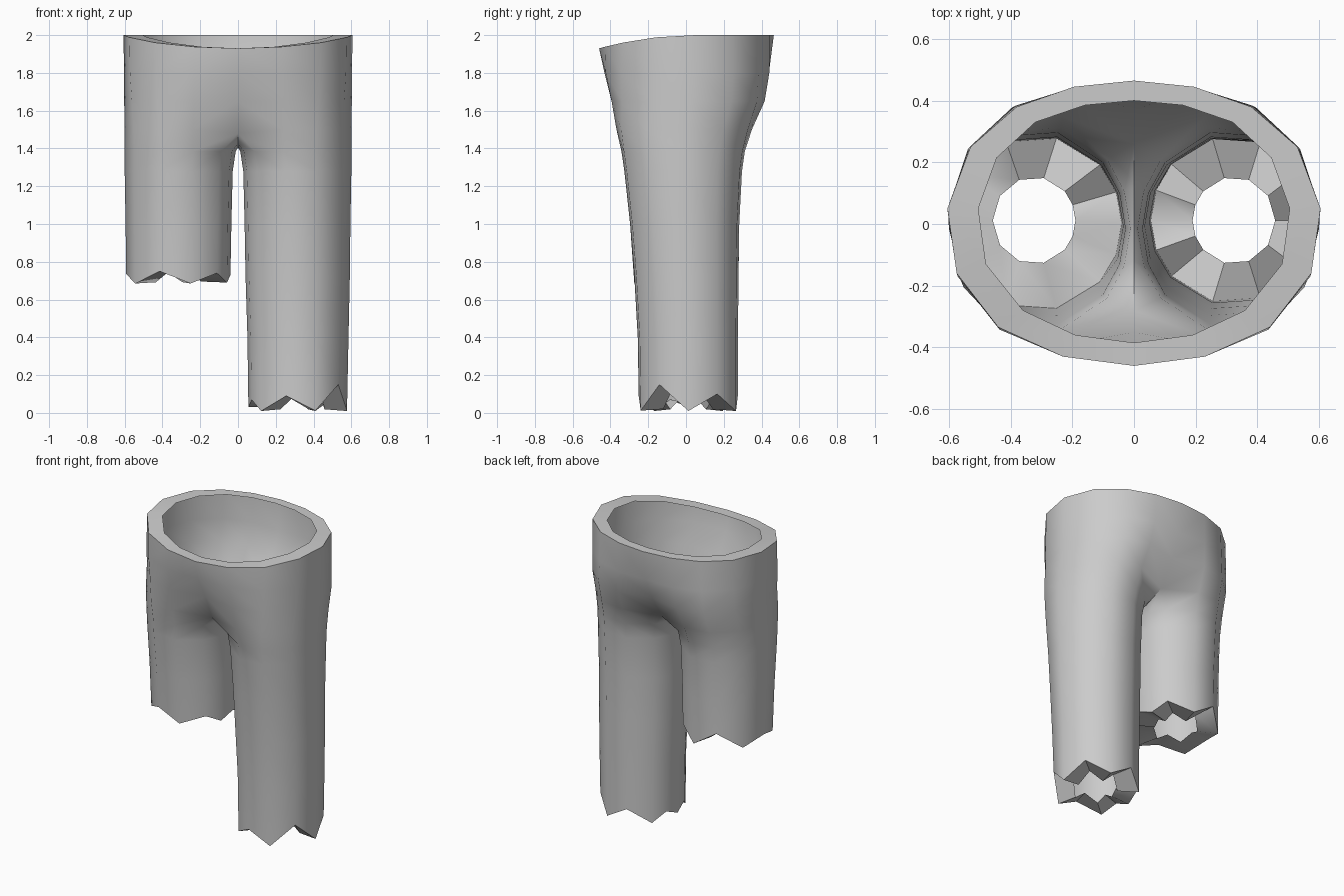
import bpy, bmesh, math

if "Cube" in bpy.data.objects:
    bpy.data.objects.remove(bpy.data.objects["Cube"])

# Waist half-outlines from front centre, round the side, to back centre
WAIST_OUT = [(0, -.46), (.23, -.43), (.44, -.335), (.575, -.16), (.605, .05),
             (.53, .25), (.38, .38), (.195, .445), (0, .465)]
WAIST_IN = [(0, -.385), (.19, -.36), (.36, -.28), (.48, -.13), (.505, .05),
            (.445, .215), (.32, .33), (.16, .385), (0, .4)]

# Sections: height, inner x, outer x, front y, back y
HIPS = [(1.8, .02, .603, -.39, .41), (1.65, .02, .6, -.35, .38), (1.5, .015, .6, -.35, .325)]
LEG = [(1.385, .012, .6, -.335, .305), (1.28, .028, .6, -.32, .29), (1.0, .035, .595, -.29, .276),
       (.72, .04, .592, -.268, .272), (.4, .05, .585, -.25, .27), (0, .055, .577, -.245, .27)]
HOLE = (0, .19, .458, -.123, .146)
ANGLES = [math.radians(-138 + 34.5 * k) for k in range(9)] + [math.radians(a) for a in (159, 180, 201)]
# Torn hem heights round each leg
HEM_LONG = [.01, .09, .012, .15, .01, .1, .01, .1, .01, .07, .03, .07]
HEM_SHORT = [.74, .685, .75, .685, .735, .69, .79, .685, .75, .69, .73, .69]


def leg_ring(z, x0, x1, y0, y1):
    cx, rx, cy, ry = (x0 + x1) / 2, (x1 - x0) / 2, (y0 + y1) / 2, (y1 - y0) / 2 * 1.05
    return [(cx + rx * math.cos(a), cy + ry * math.sin(a), z) for a in ANGLES]


def half_trousers(bm, side):
    """Waistband edge, hip, leg and torn hem of one side."""
    short = side < 0

    def add(points):
        return [bm.verts.new((side * x, y, z)) for x, y, z in points]

    def rim_height(y):
        return 2 - .07 * max(0, (.05 - y) / .51) ** 2

    # Waist rim: inner edge takes the height of the outer edge beside it
    rows = [add([(i[0], i[1], rim_height(o[1])) for i, o in zip(WAIST_IN, WAIST_OUT)]),
            add([(x, y, rim_height(y)) for x, y in WAIST_OUT])]
    # Hip rows blend the waist oval into the leg section
    for hip, t in zip(HIPS, (.15, .5, .85)):
        ring = leg_ring(*hip)
        row = []
        for k, (wx, wy) in enumerate(WAIST_OUT):
            mid = k in (0, 8)
            x = 0 if mid else wx + (ring[k][0] - wx) * t
            z = hip[0] - (.02 if mid and t > .8 else 0)
            row.append((x, wy + (ring[k][1] - wy) * t, z))
        rows.append(add(row))
    for a, b in zip(rows, rows[1:]):
        for k in range(8):
            bm.faces.new((a[k], a[k + 1], b[k + 1], b[k]))
    # Crotch saddle closes the hip row into a full leg ring
    rings = [rows[-1] + add([(0, .12, 1.425), (0, 0, 1.405), (0, -.12, 1.425)])]
    sections = LEG[:4] if short else LEG
    hem = HEM_SHORT if short else HEM_LONG
    for s in sections[:-1]:
        rings.append(add(leg_ring(*s)))
    rings.append(add([(x, y, h) for (x, y, z), h in zip(leg_ring(*sections[-1]), hem)]))
    # Hem turned inwards round the leg opening
    mean = sum(hem) / 12
    rings.append(add([(x, y, mean + .8 * (h - mean)) for (x, y, z), h in zip(leg_ring(*HOLE), hem)]))
    for a, b in zip(rings, rings[1:]):
        for k in range(12):
            j = (k + 1) % 12
            bm.faces.new((a[k], a[j], b[j], b[k]))


# Trousers: both halves welded along the middle
bm = bmesh.new()
for side in (1, -1):
    half_trousers(bm, side)
bmesh.ops.remove_doubles(bm, verts=bm.verts, dist=.0005)
bmesh.ops.recalc_face_normals(bm, faces=bm.faces)
# Keep the outside facing outwards
low_side = max(bm.faces, key=lambda f: f.calc_center_median().x)
if low_side.normal.x < 0:
    bmesh.ops.reverse_faces(bm, faces=bm.faces)
mesh = bpy.data.meshes.new("torn_trousers")
bm.to_mesh(mesh)
bm.free()

trousers = bpy.data.objects.new("torn_trousers", mesh)
bpy.context.collection.objects.link(trousers)
cloth = bpy.data.materials.new("grey_cloth")
cloth.diffuse_color = (.6, .6, .6, 1)
cloth.use_nodes = True
cloth.node_tree.nodes["Principled BSDF"].inputs["Base Color"].default_value = cloth.diffuse_color
mesh.materials.append(cloth)
bpy.context.view_layer.objects.active = trousers
trousers.select_set(True)
bpy.ops.object.shade_smooth_by_angle(angle=math.radians(58))
